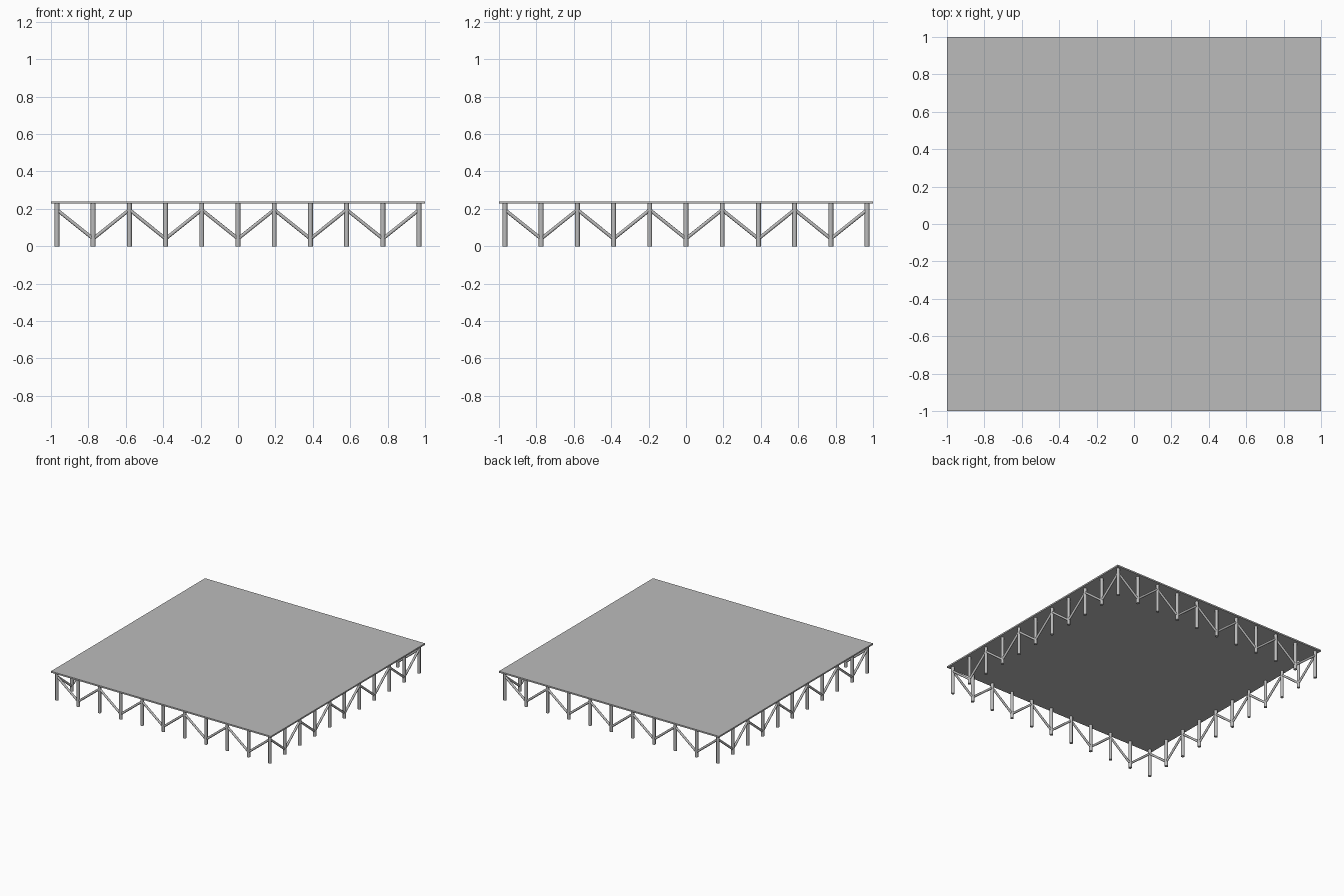
import bpy
import math
from mathutils import Vector

cube = bpy.data.objects.get("Cube")
if cube:
    bpy.data.objects.remove(cube, do_unlink=True)

HALF = 0.968      # post line distance from the centre
BAYS = 10         # bays per side
DECK_BASE, DECK_TOP = 0.228, 0.24
BRACE_LOW, BRACE_HIGH = 0.04, 0.195

grey = bpy.data.materials.new("steel_grey")
grey.use_nodes = True
colour = (0.5, 0.5, 0.5, 1)
grey.diffuse_color = colour
grey.node_tree.nodes["Principled BSDF"].inputs["Base Color"].default_value = colour


def tube(name, start, end, radius):
    """Round bar between two points."""
    start, end = Vector(start), Vector(end)
    axis = end - start
    bpy.ops.mesh.primitive_cylinder_add(
        vertices=12, radius=radius, depth=axis.length, location=(start + end) / 2,
        rotation=axis.to_track_quat("Z", "Y").to_euler())
    bar = bpy.context.object
    bar.name = name
    bar.data.materials.append(grey)
    bpy.ops.object.shade_smooth_by_angle(angle=math.radians(40))


# Deck slab
bpy.ops.mesh.primitive_cube_add(size=1, location=(0, 0, (DECK_BASE + DECK_TOP) / 2))
deck = bpy.context.object
deck.name = "deck"
deck.scale = (2, 2, DECK_TOP - DECK_BASE)
deck.data.materials.append(grey)

# Posts and zigzag braces, walked along each side in turn
step = 2 * HALF / BAYS
sides = {
    "front": lambda t: (t, -HALF),
    "left": lambda t: (HALF, t),
    "back": lambda t: (-t, HALF),
    "right": lambda t: (-HALF, -t),
}
for side, place in sides.items():
    for i in range(BAYS):
        a = place(-HALF + i * step)
        b = place(-HALF + (i + 1) * step)
        za, zb = (BRACE_HIGH, BRACE_LOW) if i % 2 == 0 else (BRACE_LOW, BRACE_HIGH)
        tube(f"{side}_post_{i + 1}", (*a, 0), (*a, DECK_BASE), 0.013)
        tube(f"{side}_brace_{i + 1}", (*a, za), (*b, zb), 0.009)
